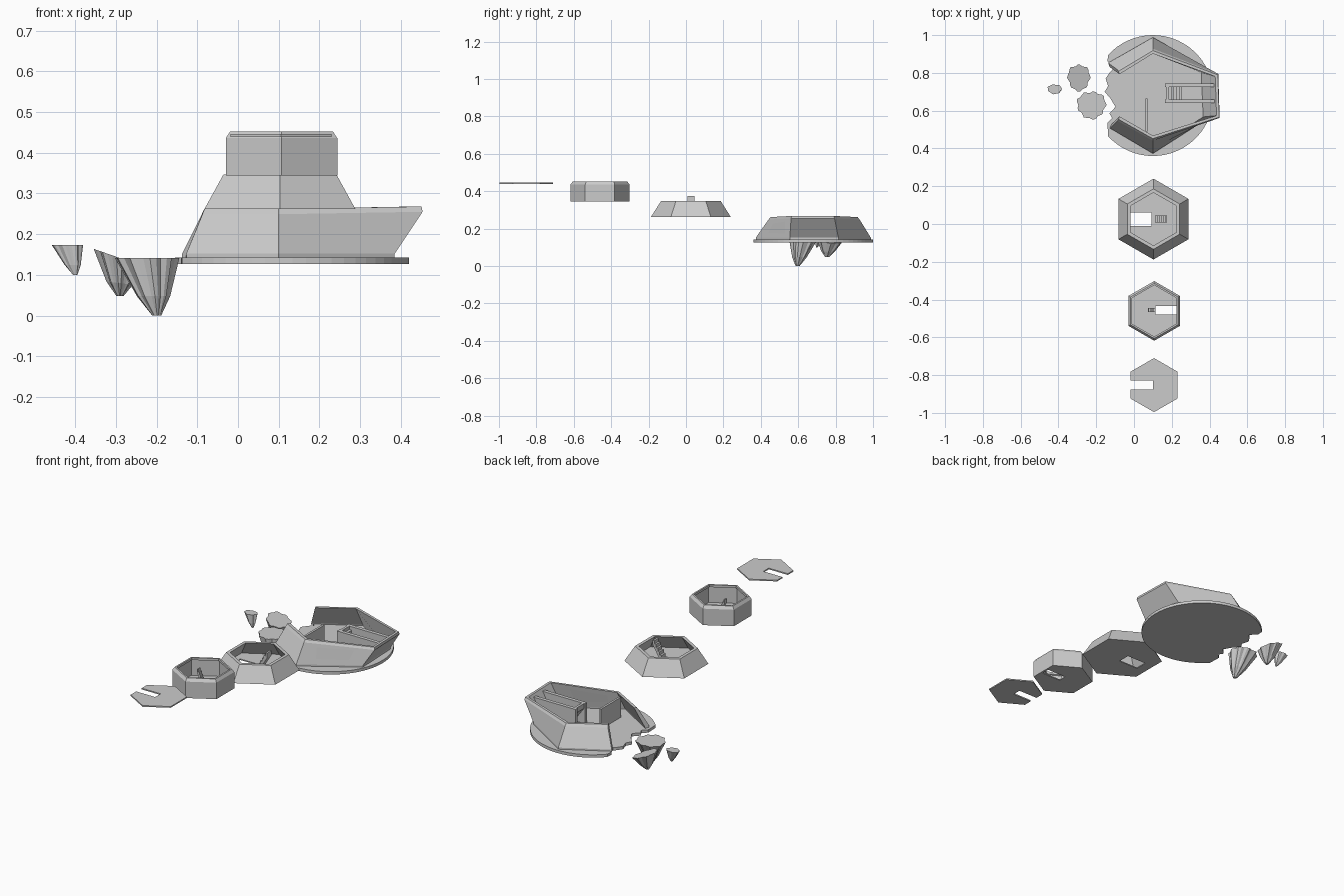
import bpy, bmesh
from math import sin, cos, pi, radians, sqrt

if "Cube" in bpy.data.objects:
    bpy.data.objects.remove(bpy.data.objects["Cube"])

def finish(name, bm):
    bmesh.ops.recalc_face_normals(bm, faces=bm.faces)
    me = bpy.data.meshes.new(name)
    bm.to_mesh(me)
    bm.free()
    ob = bpy.data.objects.new(name, me)
    bpy.context.collection.objects.link(ob)
    return ob

def loft(name, rings, closed_along=False, cap=False, closed_ring=True):
    """Skin a list of equal-length point rings."""
    bm = bmesh.new()
    vs = [[bm.verts.new(p) for p in r] for r in rings]
    n, m = len(vs), len(vs[0])
    for i in range(n if closed_along else n - 1):
        for j in range(m if closed_ring else m - 1):
            a, b = vs[i], vs[(i + 1) % n]
            bm.faces.new((a[j], a[(j + 1) % m], b[(j + 1) % m], b[j]))
    if cap:
        bm.faces.new(vs[0])
        bm.faces.new(vs[-1])
    return finish(name, bm)

def prism(name, pts, lo, hi, axis='z'):
    """Extrude a 2D outline along z (xy outline) or y (xz outline)."""
    f = (lambda p, h: (p[0], p[1], h)) if axis == 'z' else (lambda p, h: (p[0], h, p[1]))
    return loft(name, [[f(p, h) for p in pts] for h in (lo, hi)], cap=True)

def box(name, x0, x1, y0, y1, z0, z1):
    return prism(name, [(x0, y0), (x1, y0), (x1, y1), (x0, y1)], z0, z1)

def hexagon(cx, cy, r):
    return [(cx + r * cos(radians(30 + 60 * k)), cy + r * sin(radians(30 + 60 * k))) for k in range(6)]

def hex_wall(name, cx, cy, profile):
    loft(name, [[(x, y, z) for x, y in hexagon(cx, cy, r)] for r, z in profile], closed_along=True)

def notched_plate(name, cx, cy, r, z0, z1, depth_x, y0, y1, side):
    """Hexagonal plate with a slot cut in from its flat left (-1) or right (+1) side."""
    h = hexagon(cx, cy, r)
    ex = cx + side * r * sqrt(3) / 2
    if side < 0:
        pts = h[:3] + [(ex, y1), (depth_x, y1), (depth_x, y0), (ex, y0)] + h[3:]
    else:
        pts = h + [(ex, y0), (depth_x, y0), (depth_x, y1), (ex, y1)]
    return prism(name, pts, z0, z1)

def ladder(name, x0, x1, y0, y1, z0, z1, n):
    """Steep sloping stair from (x0,z0) to (x1,z1)."""
    dx, dz = (x1 - x0) / n, (z1 - z0) / n
    pts = [(x0, z0)]
    for i in range(n):
        pts += [(x0 + dx * i, z0 + dz * (i + 1)), (x0 + dx * (i + 1), z0 + dz * (i + 1))]
    pts += [(x1, z1 - dz * 1.4), (x0 + dx * 1.4, z0)]
    prism(name, pts, y0, y1, 'y')

# ground disc with a broken left edge
CX, CY, R = 0.10, 0.68, 0.32
arc = [(CX + R * cos(radians(a)), CY + R * sin(radians(a))) for a in range(-138, 139, 6)]
jag = [(-0.14, 0.86), (-0.105, 0.825), (-0.13, 0.80), (-0.15, 0.77), (-0.137, 0.73),
       (-0.155, 0.70), (-0.125, 0.665), (-0.098, 0.62), (-0.13, 0.585), (-0.115, 0.56), (-0.14, 0.535)]
prism('ground_disc', arc + jag, 0.127, 0.143)

# flared hull wall: stations are (bottom xy, top xy, rim z, inward direction)
stations = [
    ((-0.137, 0.853), (-0.085, 0.815), 0.262, (0.008, -0.022)),
    ((0.10, 0.988), (0.10, 0.925), 0.262, (0, -0.023)),
    ((0.375, 0.815), (0.450, 0.793), 0.268, (-0.020, -0.012)),
    ((0.385, 0.555), (0.457, 0.562), 0.268, (-0.020, 0.012)),
    ((0.10, 0.373), (0.10, 0.445), 0.262, (0, 0.023)),
    ((-0.127, 0.507), (-0.085, 0.548), 0.262, (0.008, 0.022))]
sections = []
for b, t, rim, d in stations:
    mix = lambda k, s: (b[0] + (t[0] - b[0]) * k + d[0] * s, b[1] + (t[1] - b[1]) * k + d[1] * s)
    sections.append([(*mix(k, s), z) for k, s, z in (
        (0, 0, 0.140), (0, 0, 0.152), (0.95, 0, rim - 0.013), (1, 0.3, rim),
        (1, 1, rim), (0.05, 1, 0.150), (0, 1, 0.140))])
loft('hull_wall', sections, cap=True)

# hull interior: partition, two stair walls and the stair between them
box('partition', 0.060, 0.072, 0.49, 0.665, 0.14, 0.255)
rail = [(0.165, 0.14), (0.37, 0.14), (0.432, 0.255), (0.165, 0.255)]
for i, y in enumerate((0.64, 0.724)):
    prism(f'stair_wall_{i}', rail, y, y + 0.02, 'y')
ladder('hull_stair', 0.255, 0.17, 0.66, 0.724, 0.14, 0.255, 6)

# tapered second storey
hex_wall('second_storey_wall', 0.103, 0.026,
         [(0.214, 0.262), (0.160, 0.347), (0.140, 0.347), (0.192, 0.268), (0.192, 0.262)])
notched_plate('second_storey_floor', 0.103, 0.026, 0.205, 0.262, 0.268, 0.092, -0.01, 0.06, -1)
box('second_storey_floor_edge', -0.074, -0.028, -0.01, 0.06, 0.262, 0.268)
ladder('second_storey_stair', 0.11, 0.175, 0.008, 0.045, 0.266, 0.374, 6)

# straight third storey with a bevelled rim
hex_wall('third_storey_wall', 0.107, -0.46,
         [(0.158, 0.344), (0.158, 0.436), (0.146, 0.452), (0.136, 0.452), (0.136, 0.439),
          (0.144, 0.436), (0.144, 0.344)])
notched_plate('third_storey_floor', 0.107, -0.46, 0.148, 0.344, 0.350, 0.115, -0.48, -0.433, 1)
ladder('third_storey_stair', 0.113, 0.073, -0.466, -0.444, 0.348, 0.440, 6)

# flat roof plate
notched_plate('roof_plate', 0.106, -0.853, 0.143, 0.439, 0.446, 0.10, -0.876, -0.828, -1)

# floating broken rocks, lobed and tapering down to a tip
def rock(name, cx, cy, rx, ry, z, tip, tilt, lobes):
    n = 30
    rings = []
    for s, k in ((1, 0), (0.52, 0.66), (0.14, 1)):
        ring = []
        for i in range(n):
            a = 2 * pi * i / n
            w = s * (0.94 + 0.07 * cos(lobes * a) + 0.04 * sin(3 * a))
            x = cx + (tip[0] - cx) * k + rx * w * cos(a)
            y = cy + (tip[1] - cy) * k + ry * w * sin(a)
            ring.append((x, y, z + (tip[2] - z) * k + tilt * (x - cx) * (1 - k)))
        rings.append(ring)
    loft(name, rings, cap=True)

rock('rock_large', -0.225, 0.63, 0.080, 0.076, 0.141, (-0.20, 0.597, 0.0), 0, 9)
rock('rock_medium', -0.292, 0.775, 0.062, 0.073, 0.142, (-0.29, 0.755, 0.048), -0.35, 8)
rock('rock_small', -0.42, 0.714, 0.039, 0.027, 0.173, (-0.40, 0.70, 0.10), 0, 7)
